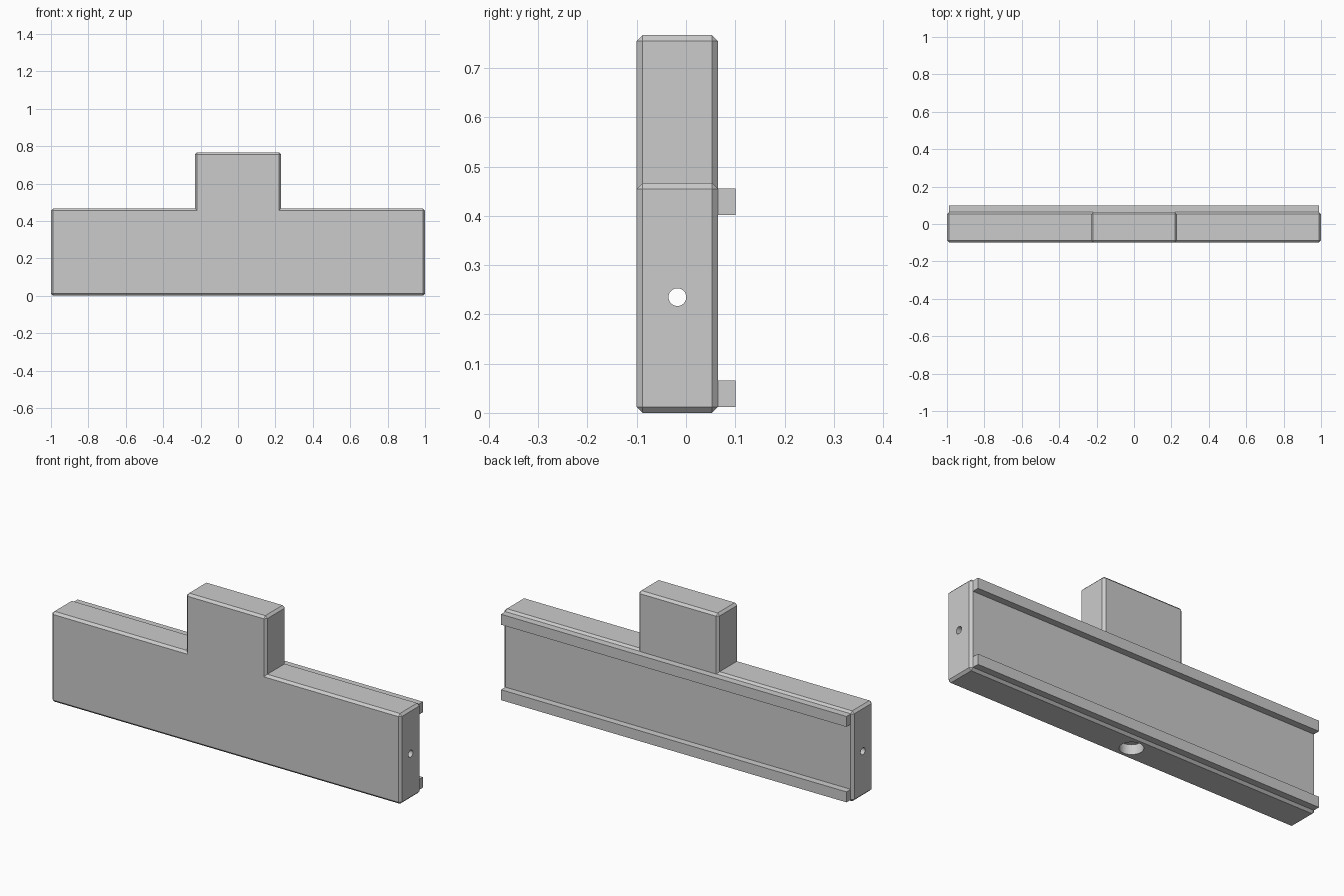
import bpy, bmesh, math
from mathutils import Matrix

default = bpy.data.objects.get("Cube")
if default:
    bpy.data.objects.remove(default, do_unlink=True)

GREY = (0.6, 0.6, 0.6, 1.0)
grey = bpy.data.materials.new("plain_grey")
grey.use_nodes = True
grey.diffuse_color = GREY
grey.node_tree.nodes["Principled BSDF"].inputs["Base Color"].default_value = GREY

FRONT, BACK, CHAMFER = -0.1, 0.065, 0.012
MID_Y = (FRONT + BACK) / 2


def make_object(name, bm):
    bmesh.ops.recalc_face_normals(bm, faces=bm.faces)
    mesh = bpy.data.meshes.new(name)
    bm.to_mesh(mesh)
    bm.free()
    mesh.materials.append(grey)
    obj = bpy.data.objects.new(name, mesh)
    bpy.context.collection.objects.link(obj)
    return obj


def box(name, x, y, z):
    """Box from (low, high) ranges."""
    bm = bmesh.new()
    bmesh.ops.create_cube(bm, size=1)
    for v in bm.verts:
        for i, (low, high) in enumerate((x, y, z)):
            v.co[i] = high if v.co[i] > 0 else low
    return make_object(name, bm)


def cylinder_cutter(name, radius, depth, place):
    bm = bmesh.new()
    bmesh.ops.create_cone(bm, cap_ends=True, segments=48, radius1=radius,
                          radius2=radius, depth=depth, matrix=place)
    for f in bm.faces:
        f.smooth = len(f.verts) == 4
    obj = make_object(name, bm)
    obj.hide_render = True
    obj.hide_viewport = True
    obj.display_type = 'WIRE'
    return obj


# Body: stepped outline pushed back, all convex edges chamfered
half = [(1, 0), (1, 0.467), (0.23, 0.467), (0.23, 0.767)]
outline = half + [(-x, z) for x, z in reversed(half)]
bm = bmesh.new()
face = bm.faces.new([bm.verts.new((x, FRONT, z)) for x, z in outline])
ext = bmesh.ops.extrude_face_region(bm, geom=[face])
for v in [g for g in ext["geom"] if isinstance(g, bmesh.types.BMVert)]:
    v.co.y = BACK
bmesh.ops.recalc_face_normals(bm, faces=bm.faces)
convex = [e for e in bm.edges if e.is_convex]
bmesh.ops.bevel(bm, geom=convex, offset=CHAMFER, segments=1,
                affect='EDGES', profile=0.5)
body = make_object("body", bm)

# Long bore through the ends and shallow round socket underneath
bore = cylinder_cutter("end_bore_cutter", 0.018, 2.4,
                       Matrix.Translation((0, MID_Y, 0.235))
                       @ Matrix.Rotation(math.pi / 2, 4, 'Y'))
socket = cylinder_cutter("bottom_socket_cutter", 0.055, 0.1,
                         Matrix.Translation((0, MID_Y, 0)))
for cutter in (bore, socket):
    mod = body.modifiers.new(cutter.name, 'BOOLEAN')
    mod.operation = 'DIFFERENCE'
    mod.solver = 'EXACT'
    mod.object = cutter

# Rails along the back
for name, low in (("lower_rail", 0.012), ("upper_rail", 0.402)):
    box(name, (-0.988, 0.988), (BACK - 0.002, 0.1), (low, low + 0.054))
